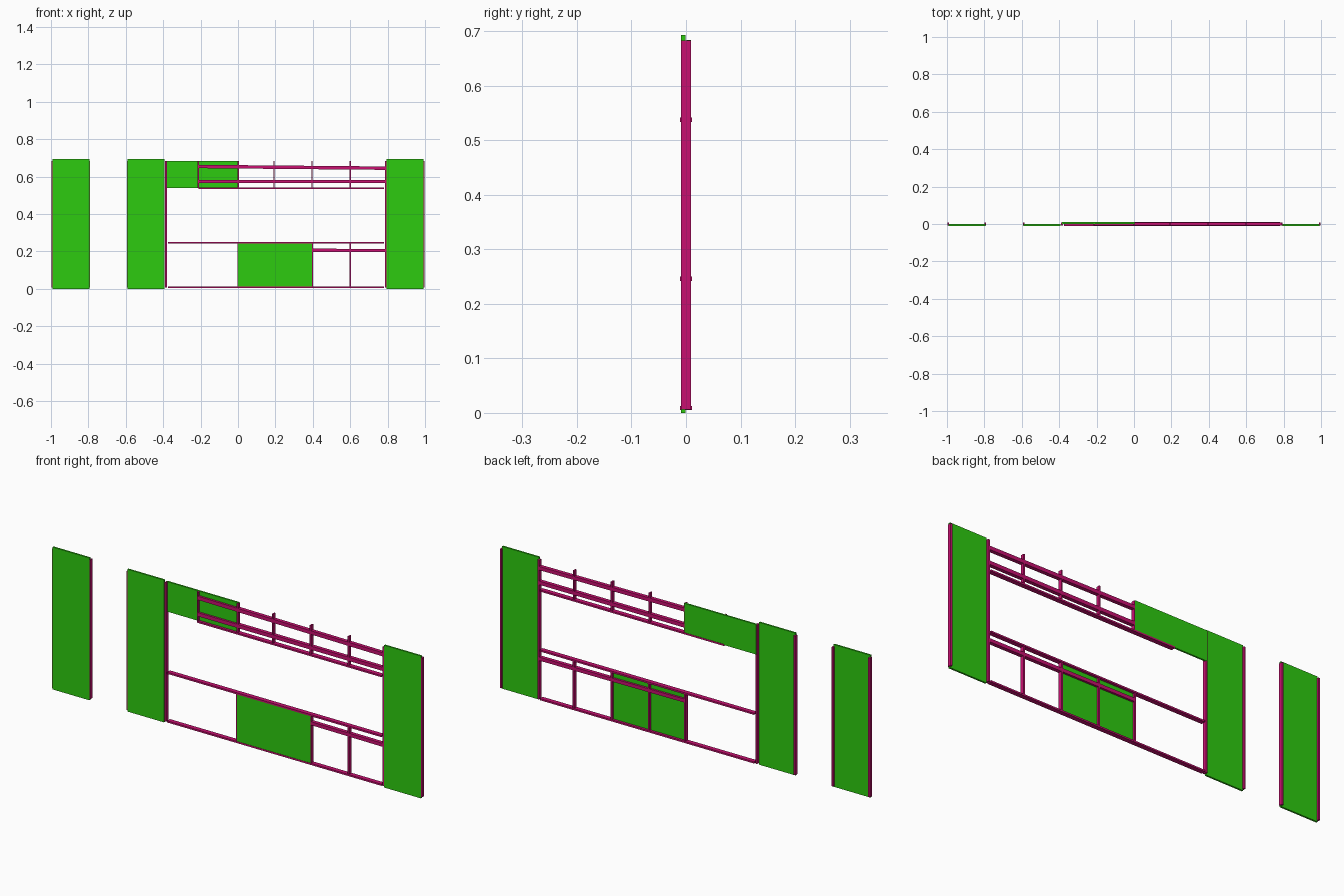
import bpy
import bmesh
import math

if "Cube" in bpy.data.objects:
    bpy.data.objects.remove(bpy.data.objects["Cube"])


def material(name, rgb):
    m = bpy.data.materials.new(name)
    m.diffuse_color = (*rgb, 1)
    m.use_nodes = True
    m.node_tree.nodes["Principled BSDF"].inputs["Base Color"].default_value = m.diffuse_color
    return m


GREEN = material("panel_green", (0.027, 0.60, 0.005))
PINK = material("frame_pink", (0.57, 0.005, 0.16))


def box(name, x, y, z, mat, drop=0.0):
    """Box from (min, max) ranges; drop lowers the right end."""
    bm = bmesh.new()
    bmesh.ops.create_cube(bm, size=1)
    for v in bm.verts:
        right = v.co.x > 0
        v.co = [r[0] if c < 0 else r[1] for c, r in zip(v.co, (x, y, z))]
        if right:
            v.co.z -= drop
    me = bpy.data.meshes.new(name)
    bm.to_mesh(me)
    bm.free()
    me.materials.append(mat)
    ob = bpy.data.objects.new(name, me)
    bpy.context.collection.objects.link(ob)


def stud(name, x, z0, z1, w=0.009):
    box(name, (x - w / 2, x + w / 2), (-0.009, 0.009), (z0, z1), PINK)


def rail(name, x0, x1, z, h, depth, drop=0.0):
    box(name, (x0, x1), (-depth, depth), (z - h / 2, z + h / 2), PINK, drop)


FRONT = (-0.0095, -0.001)
BACK = (0.001, 0.0095)

# Full-height wall panels
for x in (-0.992, -0.590, 0.794):
    box("wall_panel", (x, x + 0.198), FRONT, (0, 0.693), GREEN)

# Full-height studs at panel edges and opening sides
for x in (-0.9925, -0.7945, -0.590, -0.385, 0.790, 0.9925):
    stud("wall_stud", x, 0.006, 0.683)

# Panels above and below the opening
for x0, x1 in ((-0.385, -0.212), (-0.212, 0.002)):
    box("header_panel", (x0, x1), BACK, (0.538, 0.684), GREEN)
for x0, x1 in ((0.0, 0.197), (0.197, 0.396)):
    box("sill_panel", (x0, x1), FRONT, (0.01, 0.246), GREEN)

# Short studs
for x in (-0.212, 0.002, 0.192, 0.396, 0.600):
    stud("header_stud", x, 0.538, 0.683, 0.007)
for x in (0.0, 0.194, 0.396, 0.600):
    stud("sill_stud", x, 0.010, 0.245, 0.008)

# Horizontal tracks
rail("bottom_track", -0.374, 0.780, 0.009, 0.008, 0.011)
rail("sill_track", -0.374, 0.780, 0.246, 0.008, 0.011)
rail("header_track", -0.212, 0.780, 0.538, 0.008, 0.011)

# Bracing rails, some slightly sloped
rail("upper_brace", -0.212, 0.790, 0.654, 0.018, 0.009, 0.009)
rail("lower_brace", -0.212, 0.790, 0.574, 0.018, 0.009)
rail("sill_brace", 0.0, 0.790, 0.209, 0.017, 0.009, 0.005)
